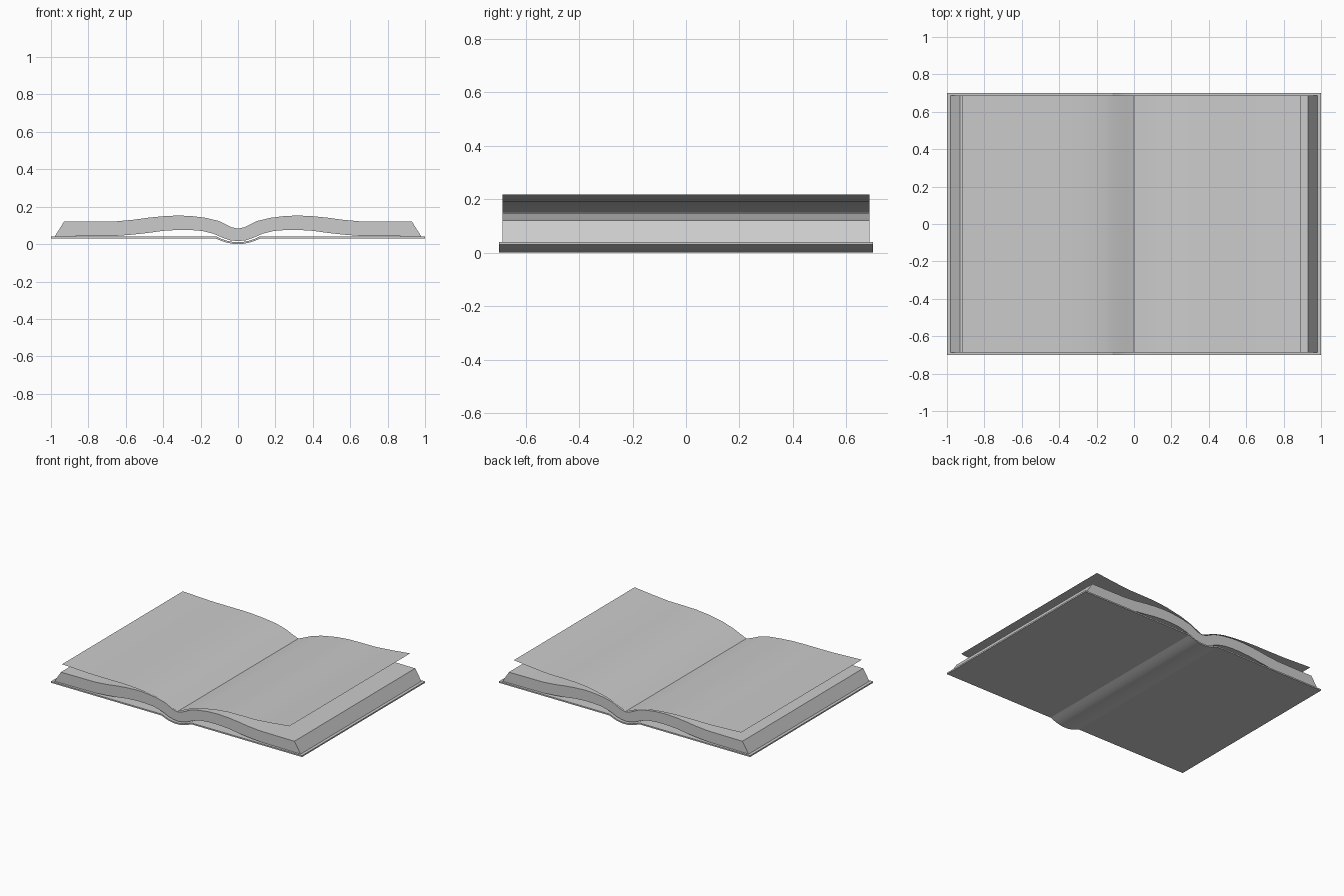
import bpy, bmesh

if "Cube" in bpy.data.objects:
    bpy.data.objects.remove(bpy.data.objects["Cube"])


def mirrored(half):
    """Full left-to-right line from a right half that starts at x = 0."""
    return [(-x, z) for x, z in reversed(half[1:])] + half


def finish(name, bm):
    mesh = bpy.data.meshes.new(name)
    bm.to_mesh(mesh)
    bm.free()
    ob = bpy.data.objects.new(name, mesh)
    bpy.context.collection.objects.link(ob)
    bpy.ops.object.select_all(action='DESELECT')
    ob.select_set(True)
    bpy.context.view_layer.objects.active = ob
    bpy.ops.object.shade_smooth_by_angle(angle=0.35)
    return ob


def prism(name, top, bottom, half_depth):
    """Solid with the given front outline, extruded along y."""
    bm = bmesh.new()
    outline = top + bottom[::-1]
    face = bm.faces.new([bm.verts.new((x, -half_depth, z)) for x, z in outline])
    ext = bmesh.ops.extrude_face_region(bm, geom=[face])
    moved = [v for v in ext['geom'] if isinstance(v, bmesh.types.BMVert)]
    bmesh.ops.translate(bm, vec=(0, 2 * half_depth, 0), verts=moved)
    bmesh.ops.recalc_face_normals(bm, faces=bm.faces)
    return finish(name, bm)


def sheet(name, line, half_depth):
    """Paper-thin surface swept along y, facing up."""
    bm = bmesh.new()
    rows = [[bm.verts.new((x, y, z)) for y in (-half_depth, half_depth)]
            for x, z in sorted(line)]
    for a, b in zip(rows, rows[1:]):
        bm.faces.new((a[0], b[0], b[1], a[1]))
    return finish(name, bm)


# Cover: two flat boards joined by a rounded, sunken spine
cover_low = [(0, 0), (0.03, 0.002), (0.06, 0.008), (0.09, 0.018), (0.12, 0.03), (1, 0.03)]
cover_high = [(0, 0.01), (0.03, 0.012), (0.06, 0.018), (0.09, 0.028), (0.115, 0.04), (1, 0.04)]
prism("cover", mirrored(cover_high), mirrored(cover_low), 0.70)

# Page block: both halves arch up from the gutter, with slanted fore-edges
block_high = [(0, 0.083), (0.035, 0.09), (0.1, 0.123), (0.17, 0.14), (0.25, 0.15),
              (0.32, 0.153), (0.4, 0.149), (0.48, 0.141), (0.56, 0.13), (0.65, 0.122),
              (0.80, 0.121), (0.93, 0.12)]
block_low = [(0, 0.016), (0.04, 0.02), (0.08, 0.033), (0.13, 0.055), (0.19, 0.07),
             (0.25, 0.075), (0.32, 0.076), (0.4, 0.071), (0.48, 0.06), (0.56, 0.051),
             (0.65, 0.044), (0.98, 0.041)]
prism("page_block", mirrored(block_high), mirrored(block_low), 0.687)

# Loose sheets lifting away from the block on each side
sheet("right_sheet", [(0, 0.086), (0.04, 0.103), (0.1, 0.13), (0.18, 0.155), (0.3, 0.178),
                      (0.4, 0.188), (0.5, 0.19), (0.62, 0.191), (0.75, 0.202),
                      (0.89, 0.217)], 0.687)
sheet("left_sheet", [(0, 0.086), (-0.04, 0.1), (-0.1, 0.127), (-0.18, 0.148), (-0.27, 0.159),
                     (-0.36, 0.166), (-0.45, 0.169), (-0.56, 0.169), (-0.7, 0.17),
                     (-0.92, 0.18)], 0.687)
